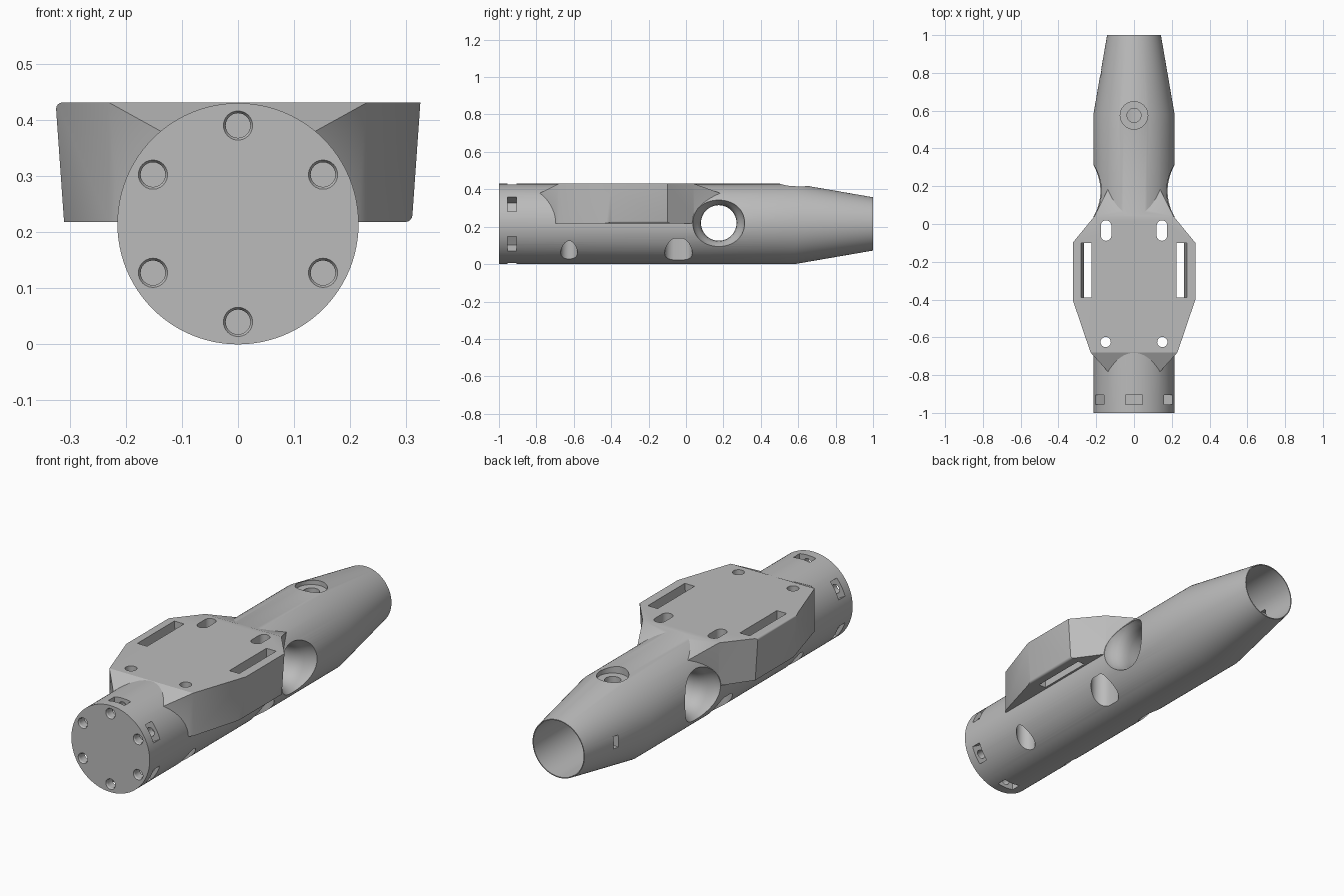
import bpy, bmesh, math
from mathutils import Matrix, Vector

cube = bpy.data.objects.get("Cube")
if cube:
    bpy.data.objects.remove(cube, do_unlink=True)

R = 0.215          # body radius, also the axis height
TOP = 0.431        # deck height

grey = bpy.data.materials.new("light_grey")
grey.use_nodes = True
colour = (0.5, 0.5, 0.5, 1)
grey.diffuse_color = colour
grey.node_tree.nodes["Principled BSDF"].inputs["Base Color"].default_value = colour


def finish(name, bm):
    bmesh.ops.recalc_face_normals(bm, faces=bm.faces)
    mesh = bpy.data.meshes.new(name)
    bm.to_mesh(mesh)
    bm.free()
    mesh.materials.append(grey)
    obj = bpy.data.objects.new(name, mesh)
    bpy.context.collection.objects.link(obj)
    return obj


def lathe(name, profile, matrix, segments=48):
    """Solid of revolution from (radius, height) pairs along local z."""
    bm = bmesh.new()
    rings = []
    for r, h in profile:
        rings.append([bm.verts.new(matrix @ Vector((
            r * math.cos(math.tau * i / segments),
            r * math.sin(math.tau * i / segments), h))) for i in range(segments)])
    for a, b in zip(rings, rings[1:]):
        for i in range(segments):
            j = (i + 1) % segments
            bm.faces.new((a[i], a[j], b[j], b[i]))
    bm.faces.new(rings[0])
    bm.faces.new(rings[-1])
    return finish(name, bm)


def prism(name, lower, upper, matrix=Matrix()):
    """Solid between two matching rings of points."""
    bm = bmesh.new()
    a = [bm.verts.new(matrix @ Vector(p)) for p in lower]
    b = [bm.verts.new(matrix @ Vector(p)) for p in upper]
    for i in range(len(a)):
        j = (i + 1) % len(a)
        bm.faces.new((a[i], a[j], b[j], b[i]))
    bm.faces.new(a)
    bm.faces.new(b)
    return finish(name, bm)


def stadium(name, x, y, r, half, z0, z1):
    """Upright round-ended slot, long along y."""
    ring = []
    for i in range(32):
        t = math.tau * (i + 0.5) / 32
        shift = half if math.sin(t) > 0 else -half
        ring.append((x + r * math.cos(t), y + shift + r * math.sin(t)))
    return prism(name, [(*p, z0) for p in ring], [(*p, z1) for p in ring])


def box(name, size, matrix):
    x, y, z = (s / 2 for s in size)
    ring = [(-x, -y), (x, -y), (x, y), (-x, y)]
    return prism(name, [(*p, -z) for p in ring], [(*p, z) for p in ring], matrix)


def combine(target, other, operation):
    mod = target.modifiers.new("combine", 'BOOLEAN')
    mod.operation = operation
    mod.solver = 'EXACT'
    mod.object = other
    bpy.context.view_layer.objects.active = target
    bpy.ops.object.modifier_apply(modifier=mod.name)
    bpy.data.objects.remove(other, do_unlink=True)


along_y = Matrix.Translation((0, 0, R)) @ Matrix.Rotation(-math.pi / 2, 4, 'X')
along_x = Matrix.Translation((0, 0.175, 0.22)) @ Matrix.Rotation(math.pi / 2, 4, 'Y')

# Round body with tapered tail
body = lathe("body", [(R, -1), (R, 0.58), (0.1425, 1)], along_y, 96)

# Angular side wings joined by a flat deck with sloping ends
half = [(0.10, -0.824, 0.359), (0.23, -0.68, TOP), (0.325, -0.4, TOP),
        (0.325, -0.1, TOP), (0.21, 0.04, TOP), (0.10, 0.26, 0.352)]
bm = bmesh.new()
upper, lower = {}, {}
for side in (1, -1):
    upper[side] = [bm.verts.new((side * x, y, z)) for x, y, z in half]
    lower[side] = [bm.verts.new((side * (x - 0.015 if x > 0.3 else x), y, 0.218))
                   for x, y, z in half]
    for i in range(len(half) - 1):
        bm.faces.new((upper[side][i], upper[side][i + 1],
                      lower[side][i + 1], lower[side][i]))
u, v = upper[1], upper[-1]
bm.faces.new((u[0], u[1], v[1], v[0]))
bm.faces.new(u[1:5] + v[4:0:-1])
bm.faces.new((u[4], u[5], v[5], v[4]))
bm.faces.new(lower[1] + lower[-1][::-1])
for k in (0, -1):
    bm.faces.new((u[k], v[k], lower[-1][k], lower[1][k]))
bm.normal_update()
rim = [e for e in bm.edges
       if all(abs(w.co.x) > 0.3 for w in e.verts)
       and abs(e.verts[0].co.z - e.verts[1].co.z) < 0.01]
bmesh.ops.bevel(bm, geom=rim, offset=0.012, segments=4, profile=0.5, affect='EDGES')
combine(body, finish("wings", bm), 'UNION')

cutters = []

# Tail bore
cutters.append(lathe("tail_bore", [(0.138, 0.32), (0.138, 1.1)], along_y, 96))

# Flared cross tunnel
flare = [(0.17, 0.4), (0.136, 0.2), (0.127, 0.18), (0.114, 0.16), (0.105, 0.145),
         (0.098, 0.125), (0.095, 0.1)]
cutters.append(lathe("cross_tunnel",
                     [(r, -h) for r, h in flare] + flare[::-1], along_x, 64))

# Stepped hole on top of the tail
cutters.append(lathe("top_hole", [(0.037, 0.3), (0.037, 0.395), (0.073, 0.395), (0.073, 0.5)],
                     Matrix.Translation((0, 0.575, 0))))

# Small slit in one side of the tail
cutters.append(box("tail_slit", (0.2, 0.03, 0.06), Matrix.Translation((-0.18, 0.8, 0.22))))

# Ring of front bolt holes with pockets for nuts
for i in range(6):
    a = math.radians(30 + 60 * i)
    spin = Matrix.Translation((0, 0, R)) @ Matrix.Rotation(-a, 4, 'Y')
    hole = spin @ Matrix.Translation((0.175, 0, 0)) @ Matrix.Rotation(-math.pi / 2, 4, 'X')
    cutters.append(lathe("bolt_hole",
                         [(0.029, -1.005), (0.022, -0.993), (0.022, -0.86)], hole, 24))
    cutters.append(box("nut_pocket", (0.1, 0.05, 0.09),
                       spin @ Matrix.Translation((0.197, -0.93, 0))))

for s in (1, -1):
    # Deck holes, wider from below
    cutters.append(lathe("deck_hole", [(0.045, -0.1), (0.045, 0.34), (0.027, 0.34), (0.027, 0.5)],
                         Matrix.Translation((s * 0.15, -0.625, 0))))
    cutters.append(stadium("deck_slot", s * 0.148, -0.035, 0.028, 0.026, 0.2, 0.5))
    cutters.append(stadium("deck_slot_recess", s * 0.148, -0.04, 0.052, 0.022, -0.1, 0.34))
    # Strap slots with a slanted outer wall
    ends = (-0.39, -0.1)
    low = [(s * 0.226, ends[0]), (s * 0.262, ends[0]), (s * 0.262, ends[1]), (s * 0.226, ends[1])]
    high = [(s * 0.226, ends[0]), (s * 0.281, ends[0]), (s * 0.281, ends[1]), (s * 0.226, ends[1])]
    cutters.append(prism("strap_slot", [(*p, 0.19) for p in low], [(*p, 0.45) for p in high]))

for cutter in cutters:
    combine(body, cutter, 'DIFFERENCE')

bpy.ops.object.select_all(action='DESELECT')
body.select_set(True)
bpy.context.view_layer.objects.active = body
bpy.ops.object.shade_smooth_by_angle(angle=math.radians(25))
